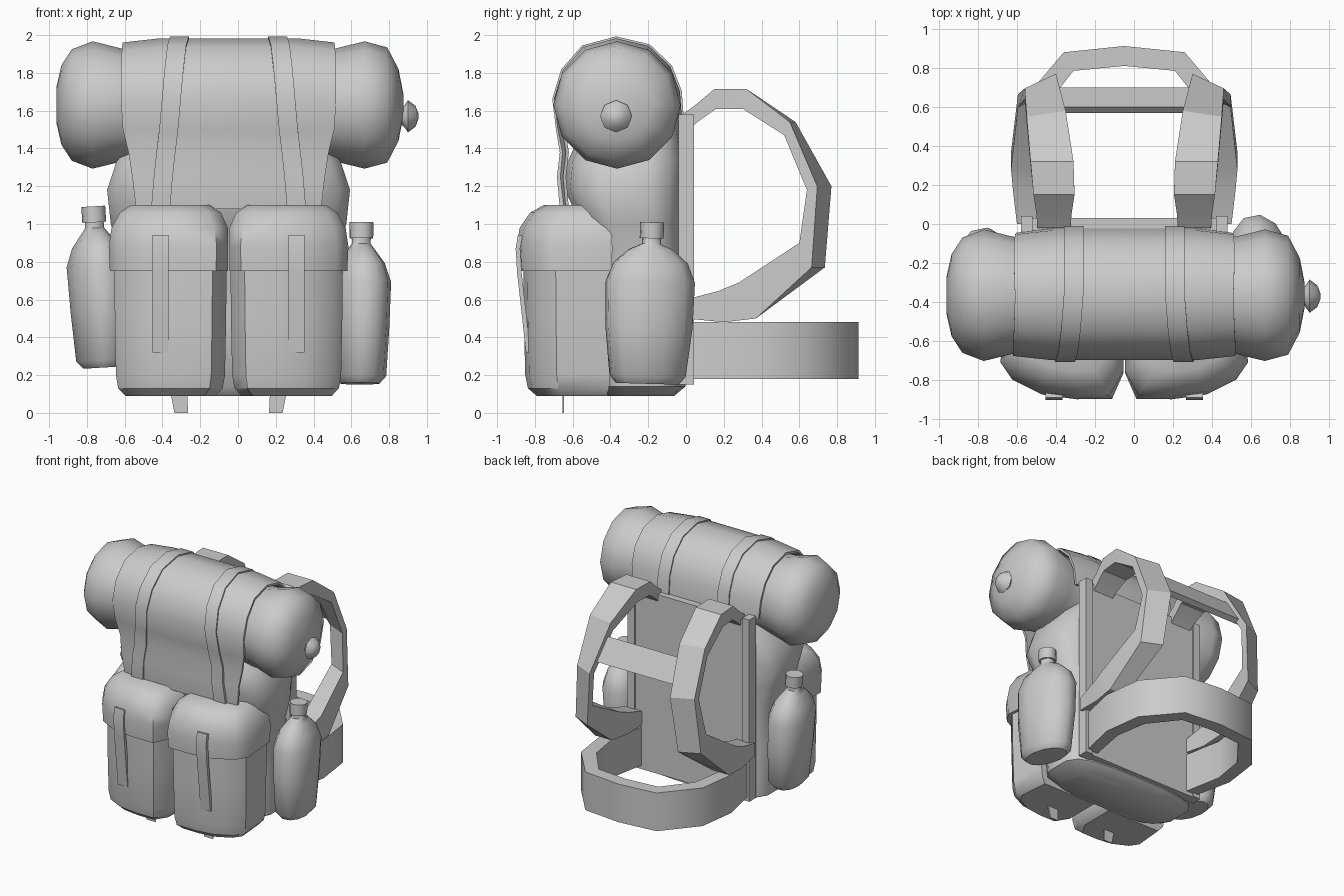
import bpy, bmesh
from math import sin, cos, pi, radians, copysign
from mathutils import Vector, Matrix

if "Cube" in bpy.data.objects:
    bpy.data.objects.remove(bpy.data.objects["Cube"])

CX = -0.05  # symmetry line of the pack itself


def loft(name, rings, angle=40):
    """Skin a list of equal-length point rings and cap both ends."""
    bm = bmesh.new()
    vs = [[bm.verts.new(p) for p in r] for r in rings]
    n = len(rings[0])
    for a, b in zip(vs, vs[1:]):
        for i in range(n):
            j = (i + 1) % n
            bm.faces.new((a[i], a[j], b[j], b[i]))
    bm.faces.new(vs[0])
    bm.faces.new(vs[-1])
    bmesh.ops.recalc_face_normals(bm, faces=bm.faces)
    me = bpy.data.meshes.new(name)
    bm.to_mesh(me)
    bm.free()
    me.shade_smooth()
    me.set_sharp_from_angle(angle=radians(angle))
    ob = bpy.data.objects.new(name, me)
    bpy.context.collection.objects.link(ob)
    return ob


def strip(name, path, t, angle=40, sag=0):
    """Band along (x, y, z, half width), t thick in the yz plane, side edges sunk by sag."""
    rings = []
    for i, (x, y, z, w) in enumerate(path):
        a, b = path[max(i - 1, 0)], path[min(i + 1, len(path) - 1)]
        d = Vector((0, b[1] - a[1], b[2] - a[2])).normalized()
        n = Vector((0, -d.z, d.y))
        c = Vector((x, y, z))
        across = [(-w, sag), (-.65 * w, 0), (.65 * w, 0), (w, sag)]
        rings.append([c + Vector((u, 0, 0)) + n * (s - t / 2) for u, s in across] +
                     [c + Vector((u, 0, 0)) + n * (s + t / 2) for u, s in across[::-1]])
    return loft(name, rings, angle)


def oval(n, power=1.0, turn=.5):
    """Unit circle points, squared off when power < 1."""
    f = lambda v: copysign(abs(v) ** power, v)
    return [(f(cos(2 * pi * (i + turn) / n)), f(sin(2 * pi * (i + turn) / n))) for i in range(n)]


# Main bag
bag = [(.09, .47, -.42, -.06), (.14, .57, -.47, 0), (.5, .59, -.5, 0), (.85, .58, -.5, -.01),
       (1.0, .63, -.56, -.01), (1.18, .65, -.645, 0), (1.33, .6, -.63, 0),
       (1.46, .5, -.57, -.02), (1.56, .42, -.5, -.04)]
loft("main_bag", [[(CX + h * u, (a + b) / 2 + (b - a) / 2 * v, z) for u, v in oval(16, .55)]
                  for z, h, a, b in bag])

# Rolled bed on top, with end knob
roll = [(-.96, .1), (-.935, .21), (-.88, .295), (-.77, .337), (-.62, .3), (-.5, .29),
        (.4, .29), (.52, .3), (.67, .337), (.79, .305), (.85, .19), (.875, .06)]
loft("bed_roll", [[(x, -.365 + r * u, 1.63 + r * v) for u, v in oval(12, turn=0)]
                  for x, r in roll], 60)
knob = [(.85, .04), (.875, .05), (.9, .085), (.94, .055), (.955, .015)]
loft("roll_knob", [[(x, -.37 + r * u, 1.57 + r * v) for u, v in oval(8, turn=0)]
                   for x, r in knob], 60)

# Top cover wrapped over the roll and its two straps
cover = [(-.03, 1.56, .55), (-.04, 1.7, .56), (-.09, 1.83, .565), (-.2, 1.935, .565),
         (-.37, 1.975, .56), (-.54, 1.93, .565), (-.645, 1.81, .57), (-.69, 1.66, .57),
         (-.67, 1.5, .56), (-.65, 1.38, .53), (-.665, 1.25, .51), (-.65, 1.08, .49)]
strip("top_cover", [(CX, y, z, w) for y, z, w in cover], .016, sag=.022)
for s, side in ((-1, "left"), (1, "right")):
    k = len(cover) - 1
    strip("cover_strap_" + side,
          [(CX + s * (.26 + .1 * max(0, (i - 4) / (k - 4))), y, z, .05)
           for i, (y, z, w) in enumerate(cover)], .036)


# Back plate with raised side rails
def box(name, x0, x1, y0, y1, z0, z1):
    loft(name, [[(x0, y0, z), (x1, y0, z), (x1, y1, z), (x0, y1, z)] for z in (z0, z1)])


box("back_plate", CX - .5, CX + .5, -.04, .03, .15, 1.56)
for s, side in ((-1, "left"), (1, "right")):
    a, b = sorted((CX + s * .47, CX + s * .53))
    box("back_rail_" + side, a, b, -.04, .042, .15, 1.58)

# Front pockets, lids, buckle straps, tails
outline = [(.01, -.4), (.01, -.74), (.085, -.86), (.25, -.862), (.41, -.84), (.55, -.77),
           (.605, -.69), (.58, -.4)]


def pocket_ring(k, z):
    return [(CX + s * max(.004, .31 + (x - .31) * k), -.5 + (y + .5) * k, z) for x, y in outline]


for s, side in ((-1, "left"), (1, "right")):
    loft("front_pocket_" + side, [pocket_ring(k, z) for z, k in
         ((.09, .8), (.13, .93), (.2, .97), (.5, .99), (.78, 1))], 35)
    loft("pocket_lid_" + side, [pocket_ring(k, z) for z, k in
         ((.75, 1.08), (.88, 1.1), (.98, 1.05), (1.06, .9), (1.1, .7))], 50)
    x = CX + s * .36
    strip("pocket_strap_" + side, [(x, -.878, .94, .043), (x, -.89, .87, .043),
          (x, -.882, .74, .043), (x, -.835, .32, .043)], .024)
    strip("strap_tail_" + side, [(CX + s * .265, -.65, .12, .045),
          (CX + s * .25, -.65, 0, .036)], .01)

# Flattened bottles on each side, turned a little about z
bottle = [(0, .1, .17), (.04, .135, .205), (.3, .148, .235), (.54, .155, .24), (.64, .12, .2),
          (.71, .07, .12), (.74, .05, .05), (.78, .05, .05)]
cap = [(.77, .063, .063), (.855, .063, .063)]
for side, loc, tilt in (("right", (.645, -.205, .155), (-.03, .01)),
                        ("left", (-.715, -.255, .24), (0, -.06))):
    for part, rings in (("bottle_", bottle), ("bottle_cap_", cap)):
        ob = loft(part + side, [[(a * u, b * v, z) for u, v in oval(12, .95)]
                                for z, a, b in rings], 45)
        ob.data.transform(Matrix.Translation(loc) @ Matrix.Rotation(tilt[1], 4, 'Y')
                          @ Matrix.Rotation(tilt[0], 4, 'X') @ Matrix.Rotation(.2, 4, 'Z'))

# Shoulder straps: offset from centre, outer y z, inner y z, half width, outward twist
shoulder = [(.36, -.02, 1.58, .0, 1.48, .085, 0), (.36, .05, 1.63, .06, 1.54, .09, 0),
            (.36, .15, 1.715, .16, 1.61, .105, 0), (.37, .32, 1.715, .3, 1.61, .11, 0),
            (.4, .58, 1.54, .52, 1.47, .1, .03), (.43, .77, 1.2, .64, 1.18, .08, .075),
            (.47, .735, .77, .6, .9, .075, .07), (.51, .37, .5, .28, .69, .07, 0),
            (.5, .2, .48, .17, .645, .07, 0), (.48, .0, .5, .0, .6, .07, 0)]
for s, side in ((-1, "left"), (1, "right")):
    loft("shoulder_strap_" + side,
         [[(CX + s * (o - w), ya, za), (CX + s * (o + w), ya - k, za),
           (CX + s * (o + w), yb, zb), (CX + s * (o - w), yb + k, zb)]
          for o, ya, za, yb, zb, w, k in shoulder], 25)

# Chest strap between the shoulder straps
chest = [(.6, 1.44), (.7, 1.27), (.66, 1.25), (.57, 1.41)]
loft("chest_strap", [[(CX + x, y, z) for y, z in chest] for x in (-.36, .36)])

# Hip belt
half = [(.5, 0, .41, 0), (.57, .32, .47, .32), (.53, .62, .43, .57), (.31, .88, .26, .785)]
belt = [(-a, b, -c, d) for a, b, c, d in half] + [(0, .912, 0, .81)] + half[::-1]
loft("hip_belt", [[(CX + a, b, .18), (CX + a, b, .48), (CX + c, d, .48), (CX + c, d, .18)]
                  for a, b, c, d in belt], 50)
